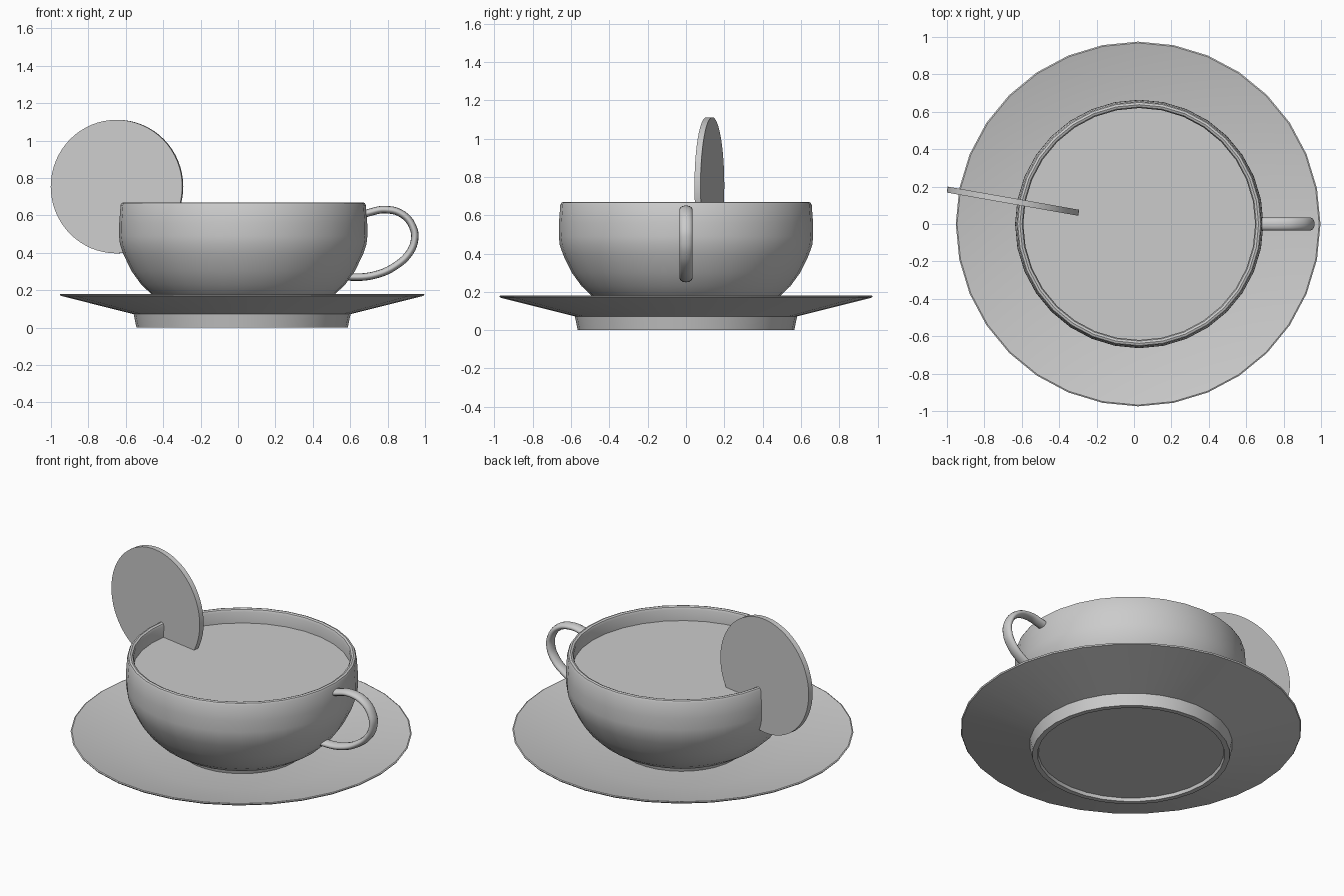
import bpy
import math

if "Cube" in bpy.data.objects:
    bpy.data.objects.remove(bpy.data.objects["Cube"])


def shade(obj, angle=35):
    bpy.ops.object.select_all(action='DESELECT')
    obj.select_set(True)
    bpy.context.view_layer.objects.active = obj
    bpy.ops.object.shade_smooth_by_angle(angle=math.radians(angle))


def lathe(name, profile, x, sides=32):
    """Revolve (radius, z) points about a vertical axis; points at radius 0 become poles."""
    verts, faces, rings = [], [], []
    for r, z in profile:
        n = sides if r > 0 else 1
        rings.append((len(verts), n))
        for i in range(n):
            a = 2 * math.pi * i / sides
            verts.append((r * math.cos(a), r * math.sin(a), z))
    for (s0, n0), (s1, n1) in zip(rings, rings[1:]):
        for i in range(sides):
            j = i + 1
            quad = [s0 + i % n0, s0 + j % n0, s1 + j % n1, s1 + i % n1]
            faces.append(list(dict.fromkeys(quad)))
    mesh = bpy.data.meshes.new(name)
    mesh.from_pydata(verts, [], faces)
    obj = bpy.data.objects.new(name, mesh)
    obj.location.x = x
    bpy.context.collection.objects.link(obj)
    shade(obj)
    return obj


# Saucer: recessed foot, flared rim, shallow well
lathe("saucer", [(0, 0.02), (0.53, 0.02), (0.535, 0), (0.565, 0), (0.58, 0.072),
                 (0.97, 0.17), (0.975, 0.178), (0.968, 0.181), (0.58, 0.09),
                 (0, 0.085)], 0.022)

# Cup: foot, round bowl, rolled lip, inner wall
lathe("cup", [(0, 0.086), (0.36, 0.086), (0.37, 0.12), (0.42, 0.132), (0.49, 0.178),
              (0.545, 0.23), (0.596, 0.30), (0.64, 0.39), (0.659, 0.445), (0.664, 0.49),
              (0.663, 0.56), (0.656, 0.655), (0.650, 0.666), (0.638, 0.67),
              (0.626, 0.665), (0.620, 0.652), (0.625, 0.56), (0.624, 0.48),
              (0.60, 0.39), (0.55, 0.29), (0.47, 0.20), (0.36, 0.145), (0, 0.135)], 0.028)

# Drink surface
lathe("drink", [(0.626, 0.58), (0, 0.58)], 0.028).data.flip_normals()

# Handle: round tube widened sideways into an oval section
path = [(0.655, 0.602), (0.70, 0.615), (0.786, 0.631), (0.882, 0.604), (0.938, 0.53),
        (0.944, 0.47), (0.918, 0.402), (0.845, 0.332), (0.738, 0.283), (0.612, 0.27),
        (0.575, 0.275)]
curve = bpy.data.curves.new("handle", 'CURVE')
curve.dimensions = '3D'
curve.bevel_depth = 0.02
curve.bevel_resolution = 4
curve.resolution_u = 5
curve.use_fill_caps = True
spline = curve.splines.new('BEZIER')
spline.bezier_points.add(len(path) - 1)
for p, (x, z) in zip(spline.bezier_points, path):
    p.co = (x, 0, z)
    p.handle_left_type = p.handle_right_type = 'AUTO'
handle = bpy.data.objects.new("handle", curve)
handle.scale.y = 1.7
bpy.context.collection.objects.link(handle)
bpy.ops.object.select_all(action='DESELECT')
handle.select_set(True)
bpy.context.view_layer.objects.active = handle
bpy.ops.object.convert(target='MESH')
shade(bpy.context.object, 50)

# Fruit slice perched on the rim
bpy.ops.mesh.primitive_cylinder_add(vertices=64, radius=0.357, depth=0.032,
                                    location=(-0.647, 0.122, 0.754),
                                    rotation=(math.pi / 2, 0, math.radians(-10)))
fruit_slice = bpy.context.object
fruit_slice.name = "fruit_slice"
shade(fruit_slice)
